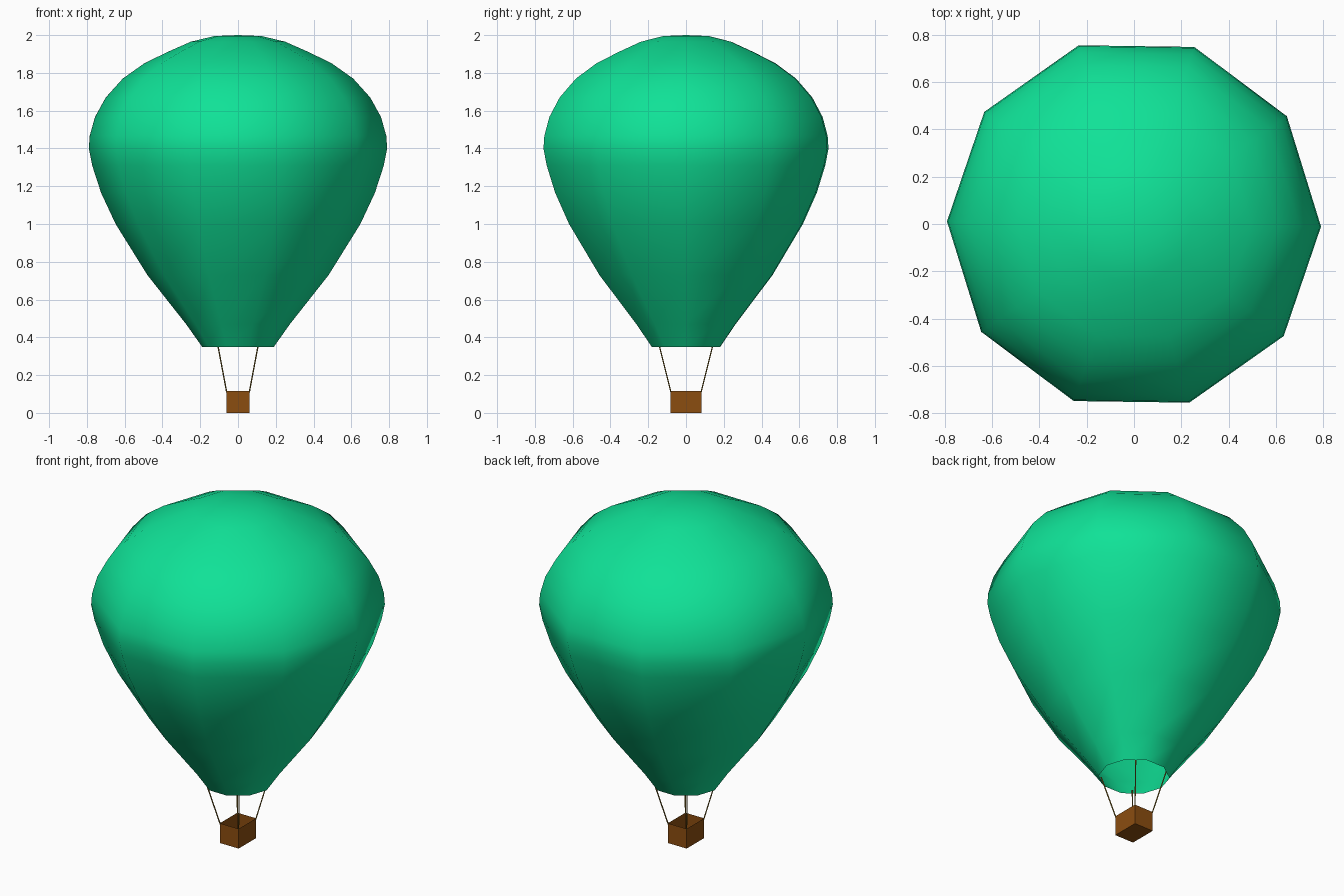
import bpy, bmesh, math
from mathutils import Vector

if "Cube" in bpy.data.objects:
    bpy.data.objects.remove(bpy.data.objects["Cube"])


def material(name, rgb):
    m = bpy.data.materials.new(name)
    m.diffuse_color = (*rgb, 1)
    m.use_nodes = True
    m.node_tree.nodes["Principled BSDF"].inputs["Base Color"].default_value = m.diffuse_color
    return m


GREEN = material("balloon green", (0.005, 0.76, 0.31))
BROWN = material("basket brown", (0.26, 0.075, 0.005))
ROPE = material("rope tan", (0.26, 0.16, 0.02))


def make_object(name, bm, mat):
    mesh = bpy.data.meshes.new(name)
    bm.to_mesh(mesh)
    bm.free()
    mesh.materials.append(mat)
    ob = bpy.data.objects.new(name, mesh)
    bpy.context.collection.objects.link(ob)
    return ob


# Envelope: ten-sided lathe, open at the mouth, closed at the crown
SIDES = 10
PROFILE = [(0.19, 0.35), (0.275, 0.47), (0.48, 0.73), (0.648, 1.0),
           (0.725, 1.165), (0.772, 1.31), (0.79, 1.40), (0.785, 1.467),
           (0.757, 1.567), (0.70, 1.67), (0.61, 1.77), (0.497, 1.85),
           (0.375, 1.91), (0.25, 1.965), (0.125, 1.995)]
bm = bmesh.new()
rings = []
for r, z in PROFILE:
    angles = [math.tau * i / SIDES - math.radians(0.8) for i in range(SIDES)]
    rings.append([bm.verts.new((r * math.cos(a), r * math.sin(a), z)) for a in angles])
for low, high in zip(rings, rings[1:]):
    for i in range(SIDES):
        j = (i + 1) % SIDES
        bm.faces.new((low[i], low[j], high[j], high[i]))
crown = bm.verts.new((0, 0, 2.0))
for i in range(SIDES):
    bm.faces.new((rings[-1][i], rings[-1][(i + 1) % SIDES], crown))
for f in bm.faces:
    f.smooth = True
make_object("envelope", bm, GREEN)

# Basket: thin-walled box, open at the top
bm = bmesh.new()
bmesh.ops.create_cube(bm, size=1)
for v in bm.verts:
    v.co = Vector((v.co.x * 0.124, v.co.y * 0.164, (v.co.z + 0.5) * 0.117))
bm.normal_update()
bmesh.ops.delete(bm, geom=[f for f in bm.faces if f.normal.z > 0.9], context='FACES')
make_object("basket", bm, BROWN)

# Ropes: from the basket corners to just inside the mouth
for sx, side in ((-1, "left"), (1, "right")):
    for sy, end in ((-1, "front"), (1, "back")):
        a = Vector((sx * 0.06, sy * 0.08, 0.11))
        b = Vector((sx * 0.109, sy * 0.145, 0.37))
        bm = bmesh.new()
        bmesh.ops.create_cone(bm, segments=6, radius1=0.0035, radius2=0.0035,
                              depth=(b - a).length, cap_ends=True)
        rot = (b - a).to_track_quat('Z', 'Y')
        for v in bm.verts:
            v.co = rot @ v.co + (a + b) / 2
        make_object(f"{end}_{side}_rope", bm, ROPE)
